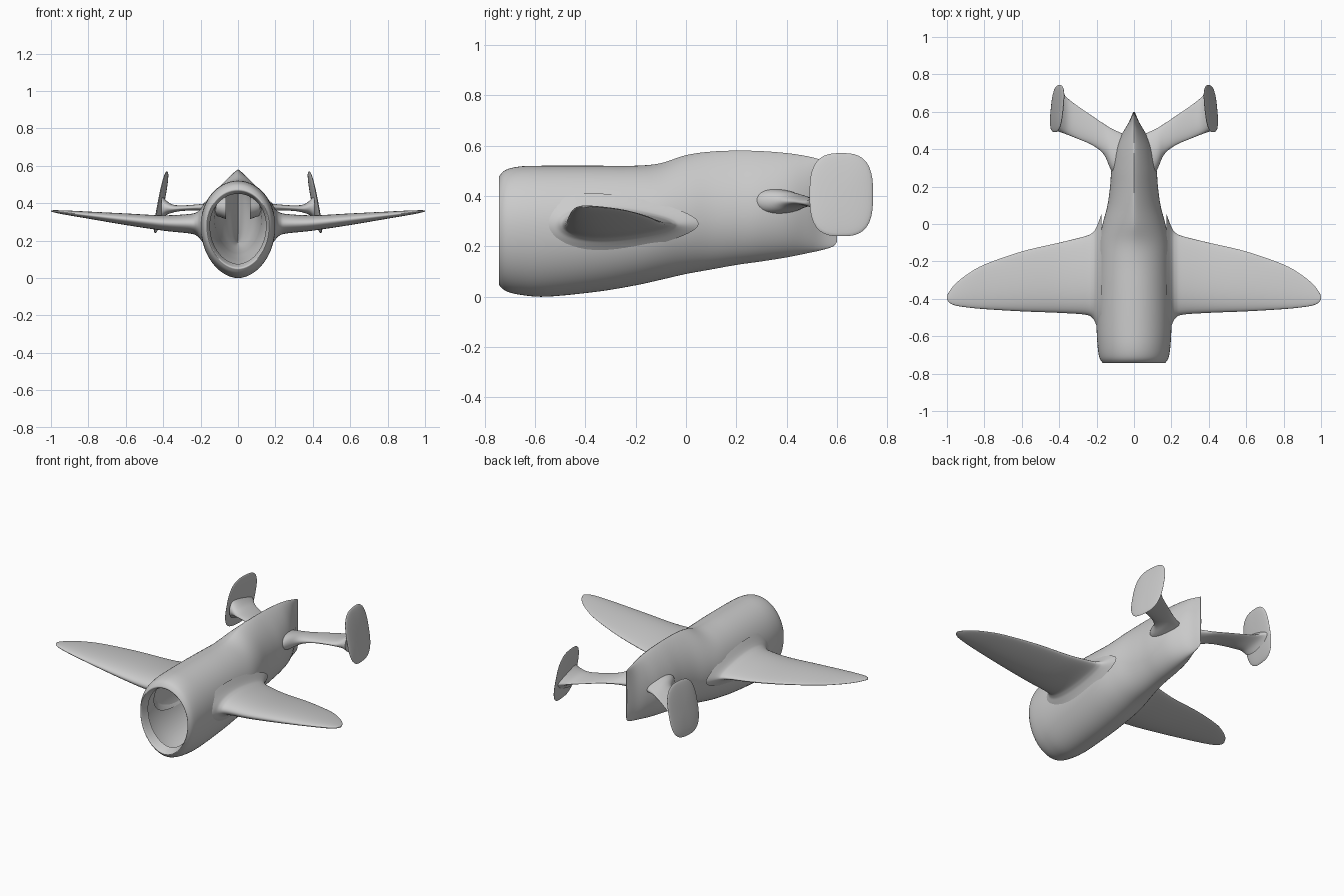
import bpy, bmesh, math

if "Cube" in bpy.data.objects:
    bpy.data.objects.remove(bpy.data.objects["Cube"])


def catmull(rows, steps):
    # Smooth interpolation through the given station rows
    out = []
    for i in range(len(rows) - 1):
        a, b = rows[max(i - 1, 0)], rows[i]
        c, d = rows[i + 1], rows[min(i + 2, len(rows) - 1)]
        for s in range(steps):
            t = s / steps
            out.append([0.5 * (2 * q + (r - p) * t + (2 * p - 5 * q + 4 * r - u) * t * t
                               + (3 * q - p - 3 * r + u) * t ** 3)
                        for p, q, r, u in zip(a, b, c, d)])
    return out + [list(rows[-1])]


def finish(name, bm, mirror=False):
    bmesh.ops.recalc_face_normals(bm, faces=bm.faces)
    me = bpy.data.meshes.new(name)
    bm.to_mesh(me)
    bm.free()
    ob = bpy.data.objects.new(name, me)
    bpy.context.collection.objects.link(ob)
    bpy.ops.object.select_all(action='DESELECT')
    ob.select_set(True)
    bpy.context.view_layer.objects.active = ob
    bpy.ops.object.shade_smooth_by_angle(angle=math.radians(50))
    if mirror:
        mod = ob.modifiers.new("mirror", 'MIRROR')
        mod.use_mirror_merge = False
    return ob


def loft(name, rows, section, n=48, steps=5, mirror=False):
    # Skin rings of points; the start stays open, the end is capped
    bm = bmesh.new()
    rings = [[bm.verts.new(section(r, 2 * math.pi * k / n)) for k in range(n)]
             for r in catmull(rows, steps)]
    for a, b in zip(rings, rings[1:]):
        for k in range(n):
            j = (k + 1) % n
            bm.faces.new((a[k], a[j], b[j], b[k]))
    bm.faces.new(rings[-1])
    return finish(name, bm, mirror)


def body_section(r, t):
    y, zb, zt, w, zw, p = r
    c, s = math.cos(t), math.sin(t)
    e = p if s > 0 else 1.06
    x = math.copysign(max(w, 0.001) * abs(c) ** e, c)
    return x, y, zw + s * ((zt - zw) if s > 0 else (zw - zb))


def foil_section(r, t):
    x, le, te, zb, zt = r
    c, s = math.cos(t), math.sin(t)
    return (x, (le + te) / 2 + c * (te - le) / 2,
            (zb + zt) / 2 + s * (1 - 0.35 * c) * (zt - zb) / 2 * 0.95)


# Hollow fuselage with rolled intake lip, dorsal ridge and blade tail
# columns: y, bottom, top, half width, height of widest point, upper sharpness
loft("fuselage", [
    (-.69, .075, .450, .150, .28, 1), (-.74, .055, .465, .163, .28, 1),
    (-.737, .040, .485, .172, .28, 1), (-.71, .020, .506, .186, .28, 1),
    (-.65, .006, .518, .195, .28, 1), (-.55, .000, .520, .200, .28, 1),
    (-.35, .020, .520, .200, .28, 1), (-.20, .045, .520, .197, .28, 1.05),
    (-.10, .067, .530, .190, .29, 1.25), (.00, .090, .562, .168, .30, 1.5),
    (.10, .108, .576, .142, .31, 1.6), (.20, .126, .580, .128, .32, 1.7),
    (.30, .140, .578, .120, .33, 1.7), (.40, .156, .570, .100, .34, 1.6),
    (.48, .172, .558, .065, .35, 1.5), (.54, .185, .543, .030, .36, 1.3),
    (.585, .200, .530, .010, .36, 1), (.60, .220, .525, .003, .36, 1)],
    body_section, n=64)

# Main wings with flared roots; columns: x, leading, trailing, bottom, top
loft("wings", [
    (.175, -.60, .05, .17, .41), (.20, -.545, -.015, .205, .37),
    (.22, -.505, -.045, .225, .352), (.26, -.485, -.065, .238, .342),
    (.40, -.475, -.100, .253, .335), (.60, -.467, -.147, .283, .345),
    (.80, -.455, -.217, .317, .355), (.90, -.445, -.275, .334, .360),
    (.96, -.434, -.325, .345, .362), (.99, -.418, -.365, .352, .362),
    (1.0, -.40, -.385, .355, .361)],
    foil_section, mirror=True)

# Swept tailplanes, flaring into the body and the end plates
loft("tailplanes", [
    (.065, .24, .485, .315, .435), (.12, .285, .51, .335, .42),
    (.16, .37, .535, .353, .402), (.22, .42, .575, .361, .393),
    (.30, .455, .63, .358, .388), (.35, .475, .668, .349, .393),
    (.385, .488, .705, .335, .415), (.408, .495, .728, .31, .44)],
    foil_section, mirror=True)

# Rounded-square end plates, leaning inward at the top
bm = bmesh.new()
bmesh.ops.create_uvsphere(bm, u_segments=48, v_segments=16, radius=1)
for v in bm.verts:
    b, c, a = v.co
    k = (abs(b) ** 2.9 + abs(c) ** 2.9) ** (1 / 2.9)
    f = math.hypot(b, c) / k if k > 1e-6 else 1
    y, z = .617 + .126 * b * f, .405 + .165 * c * f
    v.co = (.411 - .19 * (z - .405) - .1 * (y - .617) + .013 * a, y, z)
finish("tail_end_plates", bm, mirror=True)
